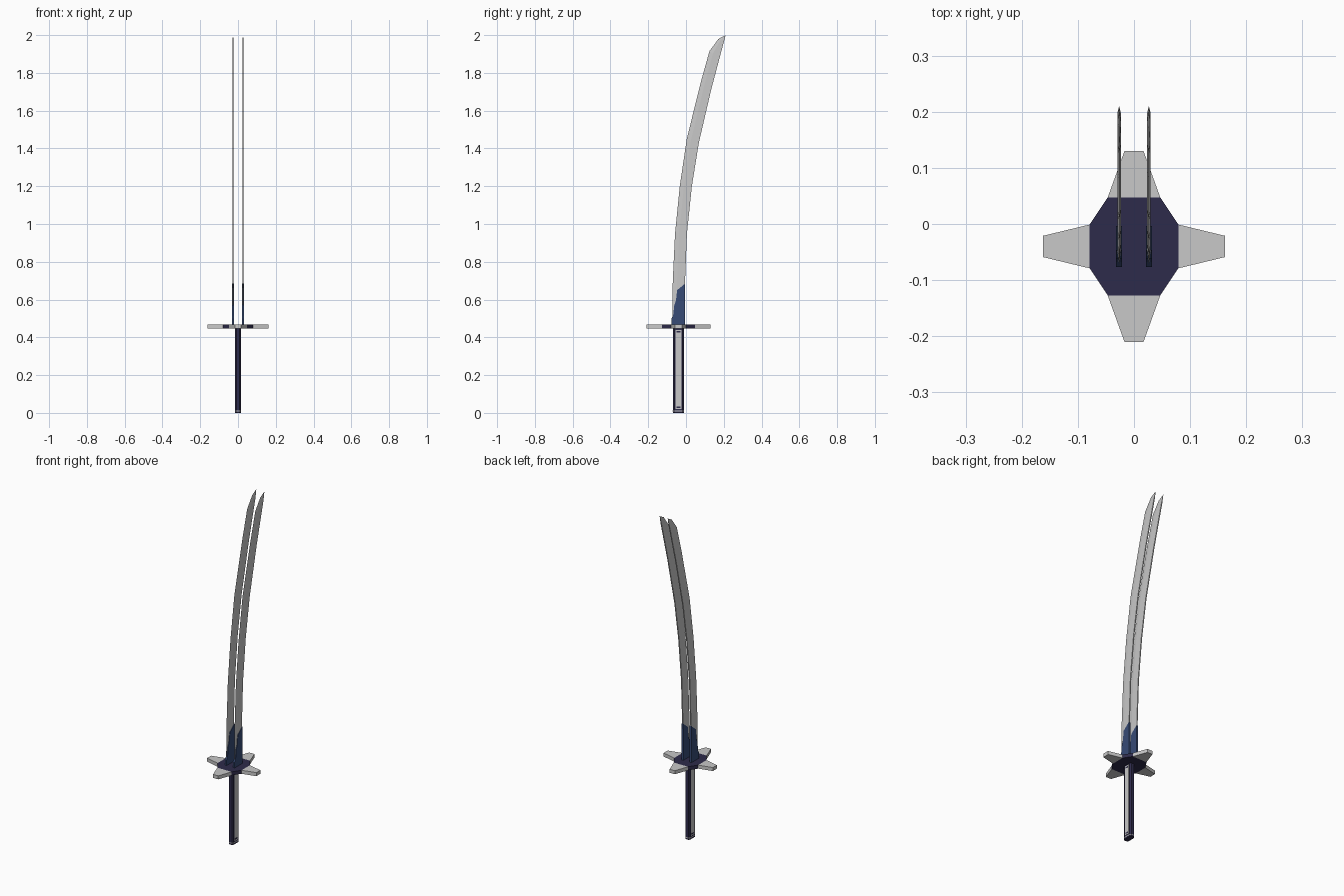
import bpy, bmesh

if "Cube" in bpy.data.objects:
    bpy.data.objects.remove(bpy.data.objects["Cube"])

def material(name, rgb):
    m = bpy.data.materials.new(name)
    m.diffuse_color = (*rgb, 1)
    m.use_nodes = True
    m.node_tree.nodes["Principled BSDF"].inputs["Base Color"].default_value = m.diffuse_color
    return m

STEEL = material("pale steel", (0.58, 0.58, 0.58))
NAVY = material("dark navy", (0.027, 0.024, 0.07))
BLUE = material("collar blue", (0.038, 0.07, 0.18))

CY = -0.04   # y centre of handle and guard

def finish(bm, name, mat):
    bmesh.ops.recalc_face_normals(bm, faces=bm.faces)
    me = bpy.data.meshes.new(name)
    bm.to_mesh(me)
    bm.free()
    me.materials.append(mat)
    ob = bpy.data.objects.new(name, me)
    bpy.context.collection.objects.link(ob)
    return ob

def prism(name, pts, a, b, mat, axis="z"):
    """Extrude a 2D outline from a to b along z (points x,y) or x (points y,z)."""
    bm = bmesh.new()
    place = (lambda p, t: (p[0], p[1], t)) if axis == "z" else (lambda p, t: (t, p[0], p[1]))
    lo = [bm.verts.new(place(p, a)) for p in pts]
    hi = [bm.verts.new(place(p, b)) for p in pts]
    bm.faces.new(lo)
    bm.faces.new(hi)
    n = len(pts)
    for i in range(n):
        j = (i + 1) % n
        bm.faces.new((lo[i], lo[j], hi[j], hi[i]))
    return finish(bm, name, mat)

def octagon(hx, hy, cx, cy):
    """Chamfered rectangle: half sizes hx, hy, flat half lengths cx, cy."""
    q = [(hx, -cy), (hx, cy), (cx, hy), (-cx, hy), (-hx, cy), (-hx, -cy), (-cx, -hy), (cx, -hy)]
    return [(x, y + CY) for x, y in q]

# Guard: octagonal plate with four tapered arms
Z0, Z1 = 0.446, 0.467
prism("guard_plate", octagon(0.079, 0.087, 0.047, 0.039), Z0, Z1, NAVY)
for s, side in ((1, "right"), (-1, "left")):
    prism("guard_arm_" + side, [(s * 0.079, CY - 0.039), (s * 0.162, CY - 0.019),
          (s * 0.162, CY + 0.019), (s * 0.079, CY + 0.039)], Z0, Z1, STEEL)
for s, side in ((1, "back"), (-1, "front")):
    prism("guard_arm_" + side, [(-0.047, CY + s * 0.087), (-0.017, CY + s * 0.17),
          (0.017, CY + s * 0.17), (0.047, CY + s * 0.087)], Z0, Z1, STEEL)

# Handle with pale side panels, pins and a thin pommel band
prism("handle", octagon(0.015, 0.030, 0.009, 0.022), 0, Z0, NAVY)
prism("pommel_band", octagon(0.0155, 0.0305, 0.0095, 0.0225), 0.008, 0.013, STEEL)
for s, side in ((1, "right"), (-1, "left")):
    panel = [(CY - 0.016, 0.02), (CY + 0.016, 0.02), (CY + 0.016, 0.44), (CY - 0.016, 0.44)]
    prism("handle_panel_" + side, panel, s * 0.014, s * 0.0165, STEEL, "x")
    for z in (0.03, 0.43):
        pin = [(CY - 0.01, z - 0.004), (CY + 0.01, z - 0.004), (CY + 0.01, z + 0.004), (CY - 0.01, z + 0.004)]
        prism("handle_pin_" + side, pin, s * 0.015, s * 0.0172, NAVY, "x")

# Blade stations: (edge y, edge z, spine y, spine z)
STATIONS = [(-0.073, 0.46, -0.006, 0.46), (-0.070, 0.70, -0.005, 0.70),
            (-0.058, 0.95, 0.005, 0.95), (-0.033, 1.20, 0.031, 1.20),
            (0.004, 1.45, 0.068, 1.43), (0.078, 1.75, 0.133, 1.71),
            (0.124, 1.915, 0.178, 1.88), (0.172, 1.98, 0.198, 1.955)]

def blade(name, x):
    bm = bmesh.new()
    rings = []
    for ey, ez, sy, sz in STATIONS:
        my, mz = ey + (sy - ey) * 0.35, ez + (sz - ez) * 0.35
        t = 0.003
        rings.append([bm.verts.new(p) for p in (
            (x, ey, ez), (x + t, my, mz), (x + t, sy, sz), (x - t, sy, sz), (x - t, my, mz))])
    tip = bm.verts.new((x, 0.21, 2.0))
    for a, b in zip(rings, rings[1:]):
        for i in range(5):
            j = (i + 1) % 5
            bm.faces.new((a[i], a[j], b[j], b[i]))
    for i in range(5):
        bm.faces.new((rings[-1][i], rings[-1][(i + 1) % 5], tip))
    bm.faces.new(rings[0])
    finish(bm, name, STEEL)

# Twin blades, each with a stepped blue collar
COLLAR = [(-0.005, 0.46), (-0.004, 0.685), (-0.047, 0.65), (-0.053, 0.595),
          (-0.062, 0.57), (-0.068, 0.515), (-0.077, 0.50), (-0.077, 0.46)]
for s, side in ((1, "right"), (-1, "left")):
    x = s * 0.0265
    blade("blade_" + side, x)
    prism("blade_collar_" + side, COLLAR, x - 0.0055, x + 0.0055, BLUE, "x")
